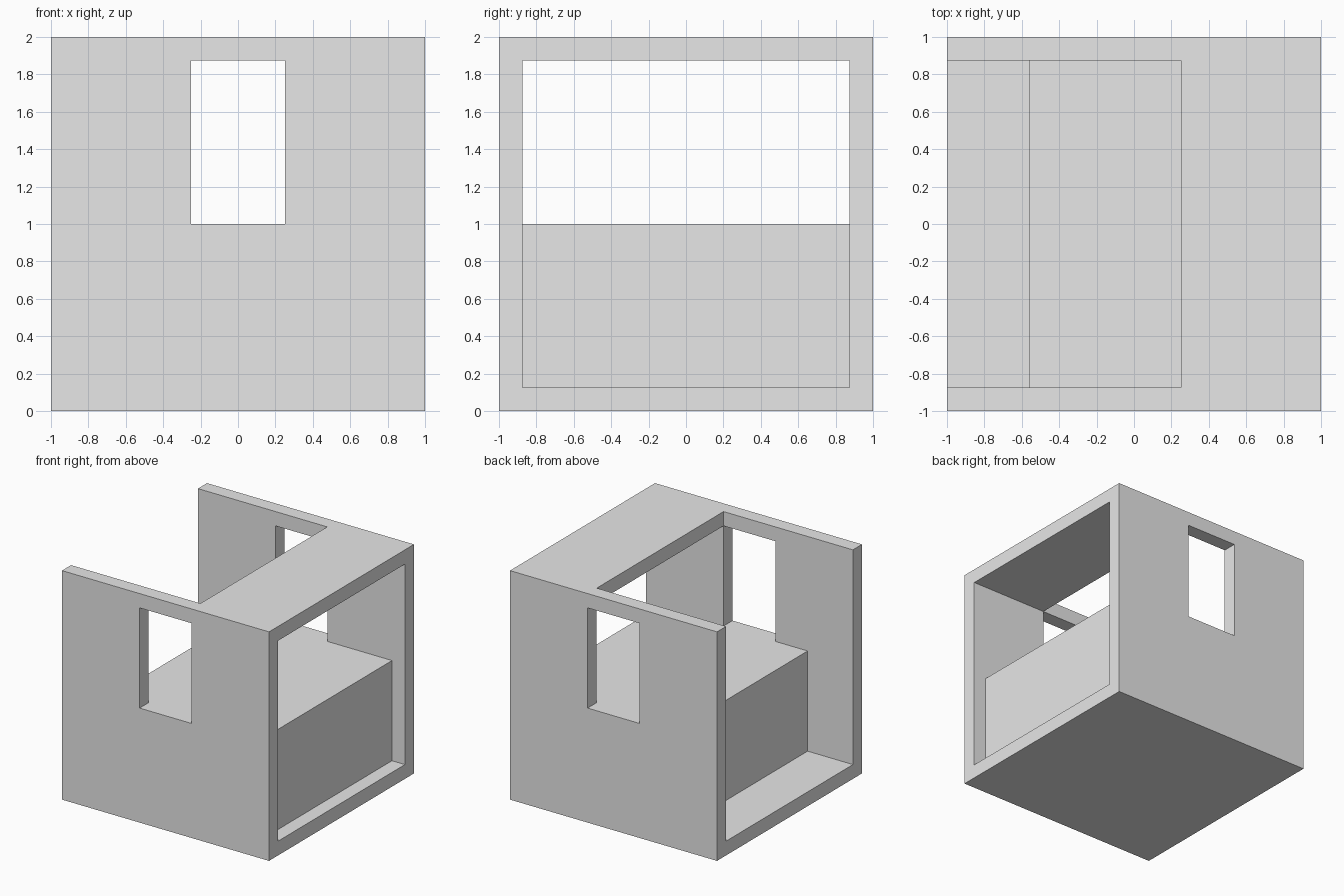
import bpy
import bmesh
from math import radians

if "Cube" in bpy.data.objects:
    bpy.data.objects.remove(bpy.data.objects["Cube"], do_unlink=True)

WALL = 0.125          # thickness of walls, floor and roof
INNER = 1 - WALL      # inner half width
CEILING = 2 - WALL
LEDGE = 1.0           # top of the raised block, also the window sill
WINDOW = 0.25         # half width of the windows, also the roof edge
OUT = 1.2             # cutters reach past the outer faces

grey = bpy.data.materials.new("plain grey")
grey.use_nodes = True
grey.diffuse_color = (0.8, 0.8, 0.8, 1)
grey.node_tree.nodes["Principled BSDF"].inputs["Base Color"].default_value = grey.diffuse_color


def extrude_profile(name, points, half_depth):
    """Solid with the given x-z outline, running along y."""
    bm = bmesh.new()
    face = bm.faces.new([bm.verts.new((x, -half_depth, z)) for x, z in points])
    grown = bmesh.ops.extrude_face_region(bm, geom=[face])["geom"]
    verts = [v for v in grown if isinstance(v, bmesh.types.BMVert)]
    bmesh.ops.translate(bm, verts=verts, vec=(0, 2 * half_depth, 0))
    bmesh.ops.recalc_face_normals(bm, faces=bm.faces)
    mesh = bpy.data.meshes.new(name)
    bm.to_mesh(mesh)
    bm.free()
    mesh.materials.append(grey)
    obj = bpy.data.objects.new(name, mesh)
    bpy.context.collection.objects.link(obj)
    return obj


def box(x0, x1, z0, z1):
    return [(x0, z0), (x1, z0), (x1, z1), (x0, z1)]


def cut(target, cutter):
    cutter.hide_render = True
    mod = target.modifiers.new(cutter.name, "BOOLEAN")
    mod.operation = "DIFFERENCE"
    mod.solver = "EXACT"
    mod.object = cutter
    bpy.context.view_layer.objects.active = target
    bpy.ops.object.modifier_apply(modifier=mod.name)
    bpy.data.objects.remove(cutter, do_unlink=True)


# Outer cube
shell = extrude_profile("open_room", box(-1, 1, 0, 2), 1)

# Room space: open at both ends and above the left part, with a raised block left on the floor
block_start, block_end = -0.5625, INNER
room = [(-OUT, WALL), (block_start, WALL), (block_start, LEDGE), (block_end, LEDGE),
        (block_end, WALL), (OUT, WALL), (OUT, CEILING), (WINDOW, CEILING),
        (WINDOW, 2 + WALL), (-OUT, 2 + WALL)]
cut(shell, extrude_profile("room_space", room, INNER))

# Matching windows through the front and back walls
cut(shell, extrude_profile("window_space", box(-WINDOW, WINDOW, LEDGE, CEILING), OUT))

# Merge leftover flat seams
bm = bmesh.new()
bm.from_mesh(shell.data)
bmesh.ops.remove_doubles(bm, verts=bm.verts, dist=0.0001)
bmesh.ops.dissolve_limit(bm, angle_limit=radians(1), verts=bm.verts, edges=bm.edges)
bm.to_mesh(shell.data)
bm.free()
